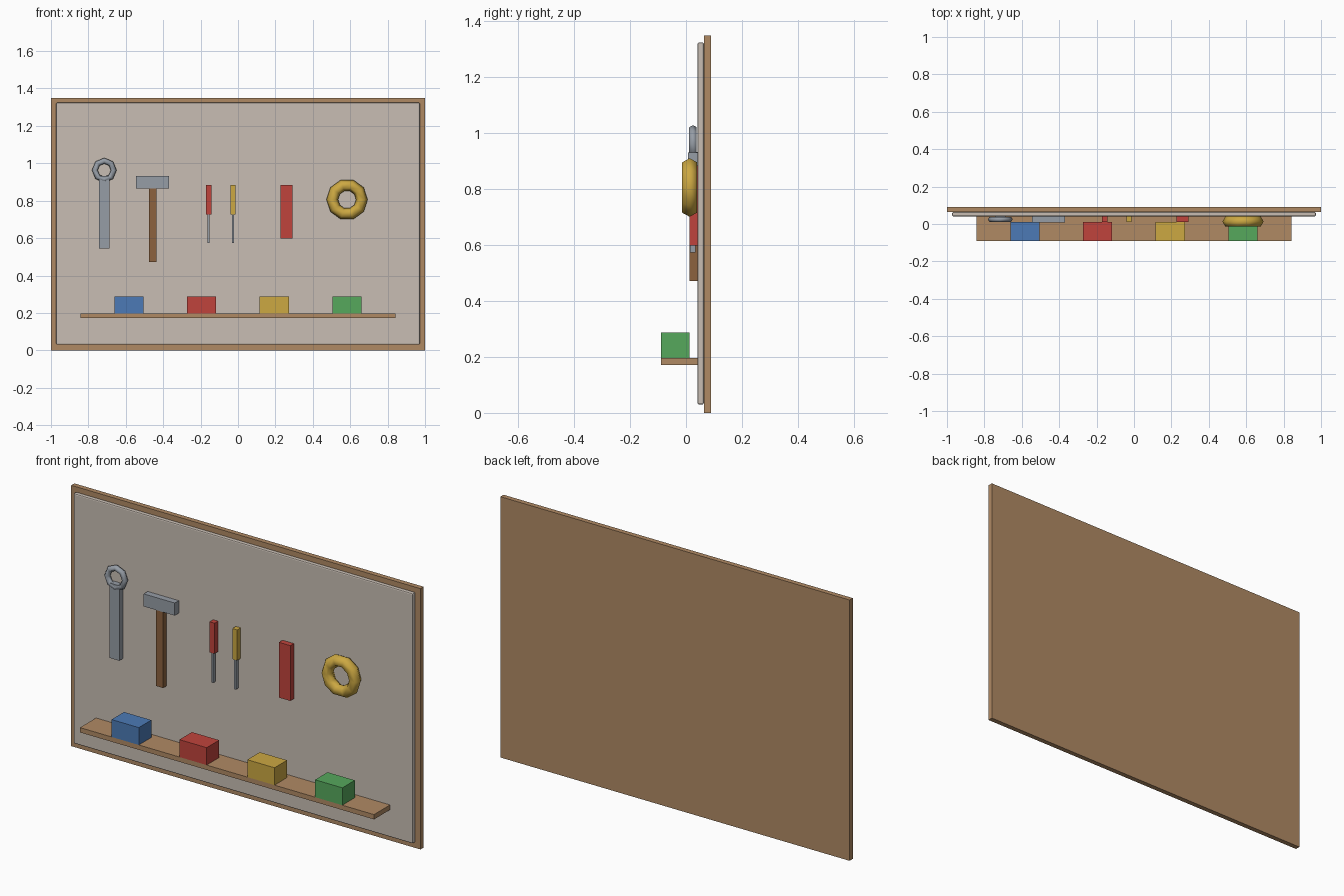
import bpy
import math

if "Cube" in bpy.data.objects:
    bpy.data.objects.remove(bpy.data.objects["Cube"])


def material(name, rgb):
    """Flat colour given as sRGB 0-255, stored linear."""
    m = bpy.data.materials.new(name)
    lin = [((c / 255 + 0.055) / 1.055) ** 2.4 for c in rgb]
    m.diffuse_color = (*lin, 1)
    m.use_nodes = True
    m.node_tree.nodes["Principled BSDF"].inputs["Base Color"].default_value = m.diffuse_color
    return m


WOOD = material("light wood", (176, 138, 100))
PANEL = material("warm grey panel", (200, 190, 180))
STEEL = material("steel", (150, 157, 166))
BROWN = material("dark wood", (140, 98, 62))
RED = material("red", (192, 68, 60))
YELLOW = material("yellow", (204, 168, 66))
BLUE = material("blue", (76, 122, 182))
GREEN = material("green", (86, 168, 92))


def box(name, mat, x, y, z, bevel=0):
    """Box from (min, max) ranges on each axis."""
    bpy.ops.mesh.primitive_cube_add(size=1, location=[sum(r) / 2 for r in (x, y, z)])
    ob = bpy.context.object
    ob.name = name
    ob.scale = [r[1] - r[0] for r in (x, y, z)]
    bpy.ops.object.transform_apply(location=False, rotation=False, scale=True)
    ob.data.materials.append(mat)
    if bevel:
        mod = ob.modifiers.new("bevel", 'BEVEL')
        mod.width = bevel
        mod.segments = 2
    return ob


def ring(name, mat, centre, major, minor, sides):
    """Low-sided smooth torus standing upright, facing the front."""
    bpy.ops.mesh.primitive_torus_add(
        location=centre, rotation=(math.pi / 2, 0, 0), major_radius=major,
        minor_radius=minor, major_segments=sides, minor_segments=6)
    ob = bpy.context.object
    ob.name = name
    ob.data.materials.append(mat)
    bpy.ops.object.shade_smooth()
    return ob


HUNG = (0.012, 0.041)  # depth of things hung against the panel

# Backing board and the panel in front of it
box("backing_board", WOOD, (-1, 1), (0.064, 0.09), (0, 1.35))
box("tool_panel", PANEL, (-0.972, 0.972), (0.041, 0.064), (0.03, 1.325), bevel=0.006)

# Shelf with four storage bins
box("shelf", WOOD, (-0.842, 0.842), (-0.09, 0.041), (0.172, 0.197))
for i, (colour, mat) in enumerate([("blue", BLUE), ("red", RED),
                                   ("yellow", YELLOW), ("green", GREEN)]):
    cx = -0.583 + i * 0.3885
    box(colour + "_bin", mat, (cx - 0.078, cx + 0.078), (-0.09, 0.012), (0.197, 0.287))

# Wrench
box("wrench_handle", STEEL, (-0.743, -0.688), HUNG, (0.545, 0.933))
ring("wrench_ring", STEEL, (-0.715, 0.025, 0.963), 0.0505, 0.0155, 8)

# Hammer
box("hammer_head", STEEL, (-0.546, -0.368), (0.008, 0.041), (0.866, 0.931))
box("hammer_handle", BROWN, (-0.477, -0.437), HUNG, (0.471, 0.866))

# Two screwdrivers
for colour, mat, cx in [("red", RED, -0.157), ("yellow", YELLOW, -0.027)]:
    box(colour + "_screwdriver_handle", mat, (cx - 0.014, cx + 0.014), HUNG, (0.727, 0.885))
    box(colour + "_screwdriver_shaft", STEEL, (cx - 0.005, cx + 0.005),
        (0.014, 0.034), (0.573, 0.727))

# Red block tool and the yellow coil
box("red_tool", RED, (0.226, 0.291), HUNG, (0.599, 0.885))
ring("yellow_coil", YELLOW, (0.583, 0.013, 0.806), 0.079, 0.031, 10)
